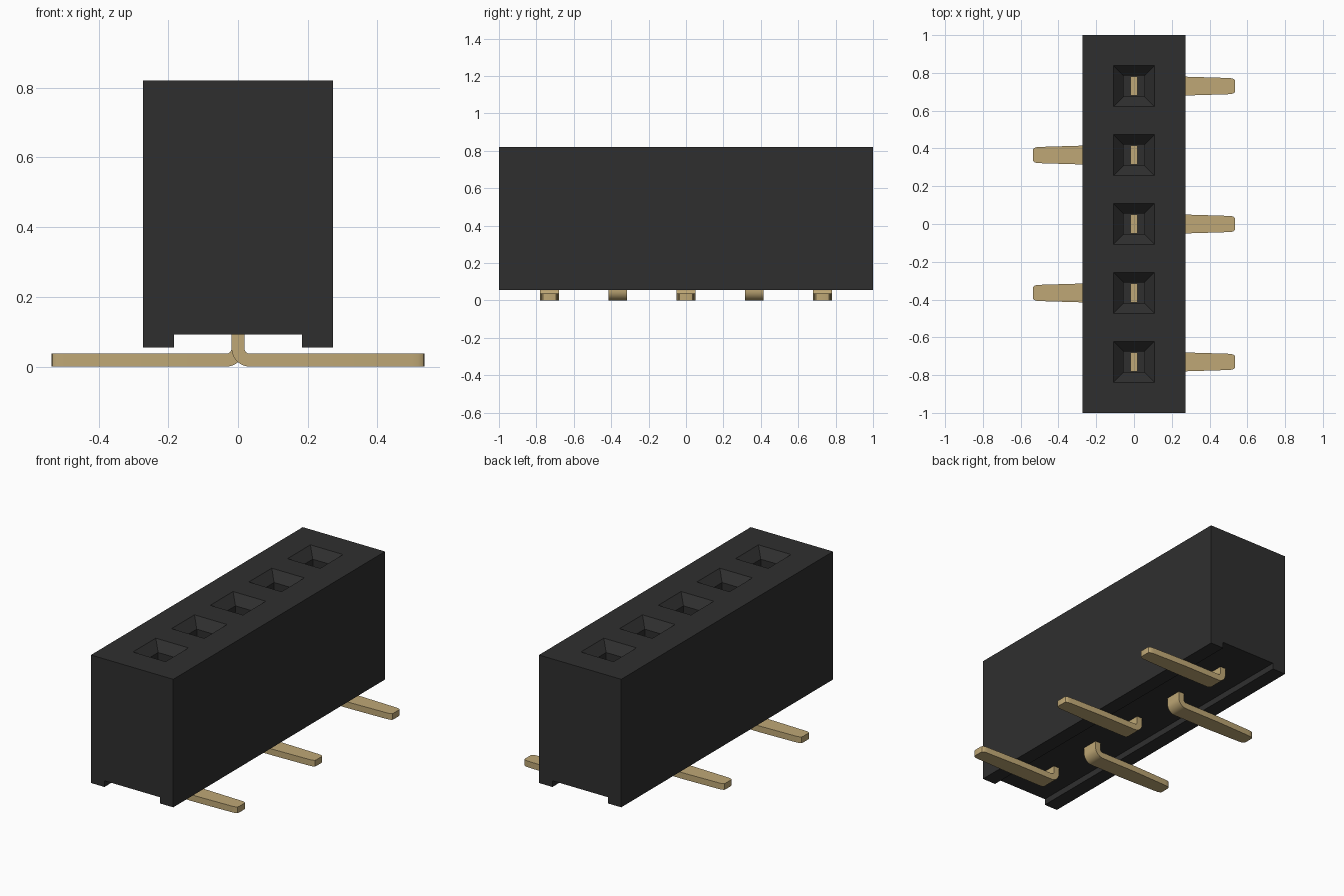
import bpy, bmesh, math

cube = bpy.data.objects.get("Cube")
if cube:
    bpy.data.objects.remove(cube, do_unlink=True)

PITCH = 0.365
COUNT = 5
THICK = 0.037
ROWS = [(i - (COUNT - 1) / 2) * PITCH for i in range(COUNT)]


def material(name, rgb):
    m = bpy.data.materials.new(name)
    m.use_nodes = True
    m.diffuse_color = (*rgb, 1)
    m.node_tree.nodes["Principled BSDF"].inputs["Base Color"].default_value = (*rgb, 1)
    return m


def finish(name, bm, mat):
    bmesh.ops.recalc_face_normals(bm, faces=bm.faces)
    mesh = bpy.data.meshes.new(name)
    bm.to_mesh(mesh)
    bm.free()
    mesh.materials.append(mat)
    obj = bpy.data.objects.new(name, mesh)
    bpy.context.collection.objects.link(obj)
    return obj


def loft(bm, rings):
    """Bridge equal-length rings of points and cap both ends."""
    loops = [[bm.verts.new(p) for p in ring] for ring in rings]
    for a, b in zip(loops, loops[1:]):
        n = len(a)
        for i in range(n):
            j = (i + 1) % n
            bm.faces.new((a[i], a[j], b[j], b[i]))
    bm.faces.new(loops[0])
    bm.faces.new(loops[-1])


black = material("black plastic", (0.028, 0.028, 0.028))
gold = material("gold contact", (0.52, 0.39, 0.18))

# Housing: section with a channel along the underside
half, rail, low, channel, top = 0.272, 0.183, 0.055, 0.092, 0.82
section = [(-half, low), (-rail, low), (-rail, channel), (rail, channel),
           (rail, low), (half, low), (half, top), (-half, top)]
bm = bmesh.new()
loft(bm, [[(x, y, z) for x, z in section] for y in (-1, 1)])
housing = finish("housing", bm, black)

# Sockets: square wells with funnel mouths
wide, narrow, throat = 0.108, 0.056, 0.052
bm = bmesh.new()
for y in ROWS:
    stages = [(narrow, 0.3), (narrow, top - throat), (wide, top), (wide, top + 0.1)]
    loft(bm, [[(sx * r, y + sy * r, z) for sx, sy in
               ((-1, -1), (1, -1), (1, 1), (-1, 1))] for r, z in stages])
cutter = finish("socket_cutter", bm, black)
cutter.hide_render = True
cut = housing.modifiers.new("sockets", 'BOOLEAN')
cut.operation = 'DIFFERENCE'
cut.solver = 'EXACT'
cut.object = cutter
bpy.context.view_layer.objects.active = housing
bpy.ops.object.modifier_apply(modifier=cut.name)
bpy.data.objects.remove(cutter, do_unlink=True)


# Contact: flat strip, bent outward at the foot, with a tapered rounded tip
def contact(name, y, side):
    t, radius, width = THICK / 2, 0.034, 0.05
    path = [(0, 0.6, 0, width)]
    for i in range(9):
        a = math.pi / 2 * i / 8
        path.append((radius * (1 - math.cos(a)),
                     t + radius * (1 - math.sin(a)), a, width))
    flat = math.pi / 2
    path += [(0.27, t, flat, width), (0.5, t, flat, 0.043)]
    for a in (0.5, 0.9, 1.2):
        path.append((0.5 + 0.035 * math.sin(a), t, flat, 0.043 * math.cos(a * 0.55)))
    path.append((0.535, t, flat, 0.026))
    rings = []
    for x, z, a, w in path:
        nx, nz = math.cos(a) * t, math.sin(a) * t
        rings.append([(side * (x + k * nx), y + s * w, z + k * nz)
                      for k, s in ((-1, -1), (1, -1), (1, 1), (-1, 1))])
    bm = bmesh.new()
    loft(bm, rings)
    return finish(name, bm, gold)


for i, y in enumerate(ROWS):
    pin = contact(f"contact_{i + 1}", y, 1 if i % 2 == 0 else -1)
    bpy.ops.object.select_all(action='DESELECT')
    pin.select_set(True)
    bpy.context.view_layer.objects.active = pin
    bpy.ops.object.shade_smooth_by_angle(angle=math.radians(35))
